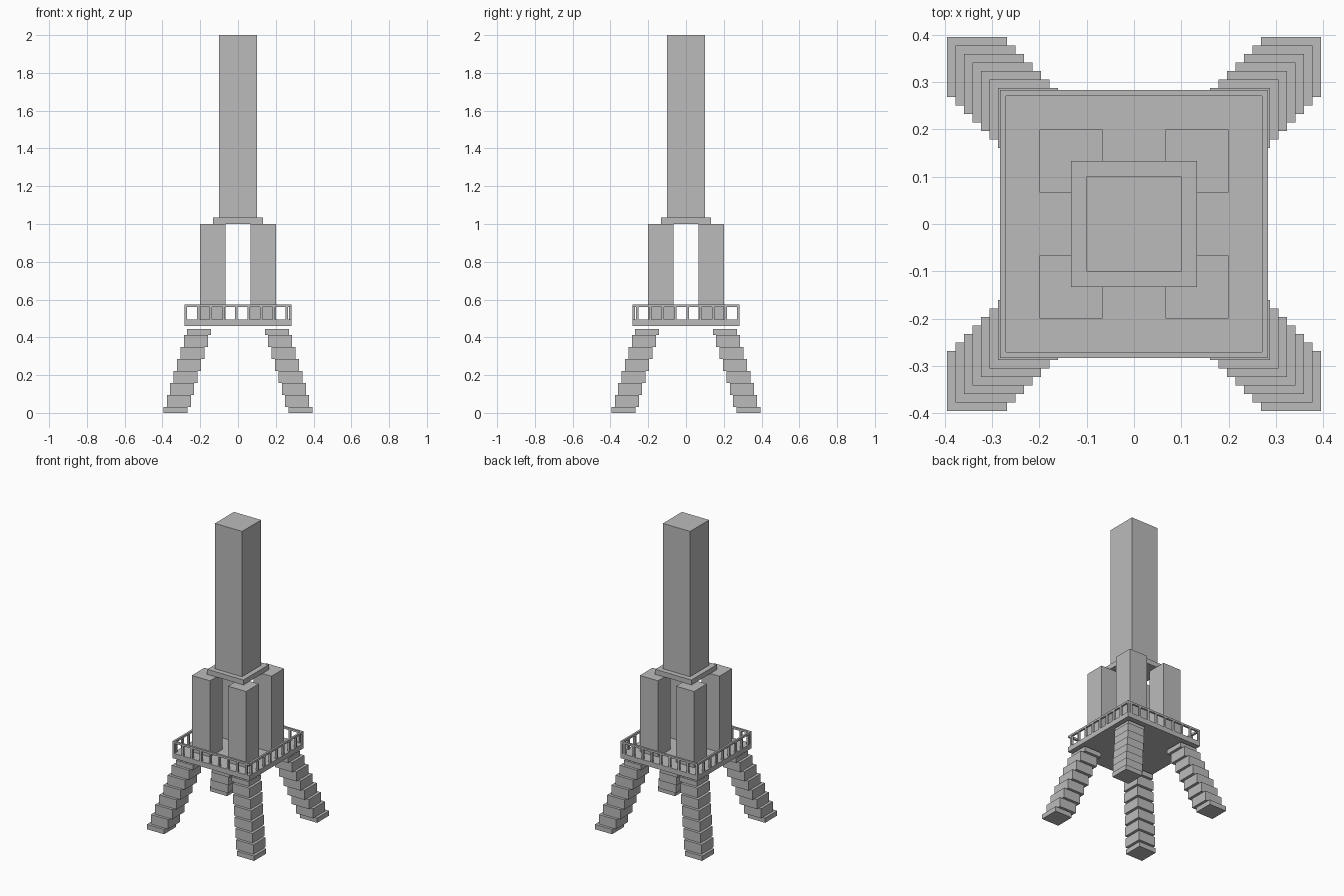
import bpy
import bmesh
from mathutils import Matrix, Vector

if "Cube" in bpy.data.objects:
    bpy.data.objects.remove(bpy.data.objects["Cube"], do_unlink=True)

grey = bpy.data.materials.new("plain_grey")
grey.use_nodes = True
colour = (0.5, 0.5, 0.5, 1.0)
grey.diffuse_color = colour
grey.node_tree.nodes["Principled BSDF"].inputs["Base Color"].default_value = colour


def make_boxes(name, boxes):
    """One flat-shaded object from boxes given as (low corner, high corner)."""
    bm = bmesh.new()
    for low, high in boxes:
        low, high = Vector(low), Vector(high)
        matrix = Matrix.Translation((low + high) / 2) @ Matrix.Diagonal((*(high - low), 1))
        bmesh.ops.create_cube(bm, size=1, matrix=matrix)
    mesh = bpy.data.meshes.new(name)
    bm.to_mesh(mesh)
    bm.free()
    mesh.materials.append(grey)
    obj = bpy.data.objects.new(name, mesh)
    bpy.context.collection.objects.link(obj)
    return obj


def slab(half, z0, z1):
    return (-half, -half, z0), (half, half, z1)


def corner_box(sx, sy, inner, outer, z0, z1):
    xs, ys = sorted((sx * inner, sx * outer)), sorted((sy * inner, sy * outer))
    return (xs[0], ys[0], z0), (xs[1], ys[1], z1)


CORNERS = {"front_left": (1, -1), "front_right": (-1, -1),
           "back_left": (1, 1), "back_right": (-1, 1)}

# Stepped legs: eight blocks leaning inward, half-height at both ends
STEP, RISE, WIDTH = 0.018, 0.0635, 0.127
for label, (sx, sy) in CORNERS.items():
    blocks = []
    for i in range(8):
        z0 = max(0, (i - 0.5) * RISE)
        z1 = min(7, i + 0.5) * RISE
        outer = 0.395 - i * STEP
        blocks.append(corner_box(sx, sy, outer - WIDTH, outer, z0, z1))
    make_boxes("leg_" + label, blocks)

# Platform
EDGE, T = 0.2833, 0.0133
FLOOR, RAIL_Z0, RAIL_Z1 = 0.4933, 0.56, 0.5733
make_boxes("platform", [slab(EDGE, 0.46, FLOOR)])

# Railing: top rails and evenly spaced posts on all four sides
IN = EDGE - T
rails, posts = [], []
for s in (-1, 1):
    a, b = sorted((s * IN, s * EDGE))
    rails.append(((-EDGE, a, RAIL_Z0), (EDGE, b, RAIL_Z1)))
    rails.append(((a, -IN, RAIL_Z0), (b, IN, RAIL_Z1)))
    for i in range(9):
        p = -EDGE + i * 0.0667
        posts.append(((p, a, FLOOR), (p + T, b, RAIL_Z0)))
        # side posts are counted from the back; shared corners come from the rows above
        if not (i == 0 and s < 0):
            posts.append(((a, -p - T, FLOOR), (b, -p, RAIL_Z0)))
make_boxes("railing_top", rails)
make_boxes("railing_posts", posts)

# Four square pillars
for label, (sx, sy) in CORNERS.items():
    make_boxes("pillar_" + label, [corner_box(sx, sy, 0.0667, 0.2, FLOOR, 1.0)])

# Cap slab and tall tower
make_boxes("cap_slab", [slab(0.1333, 1.0, 1.0333)])
make_boxes("tower", [slab(0.1, 1.0333, 2.0)])
